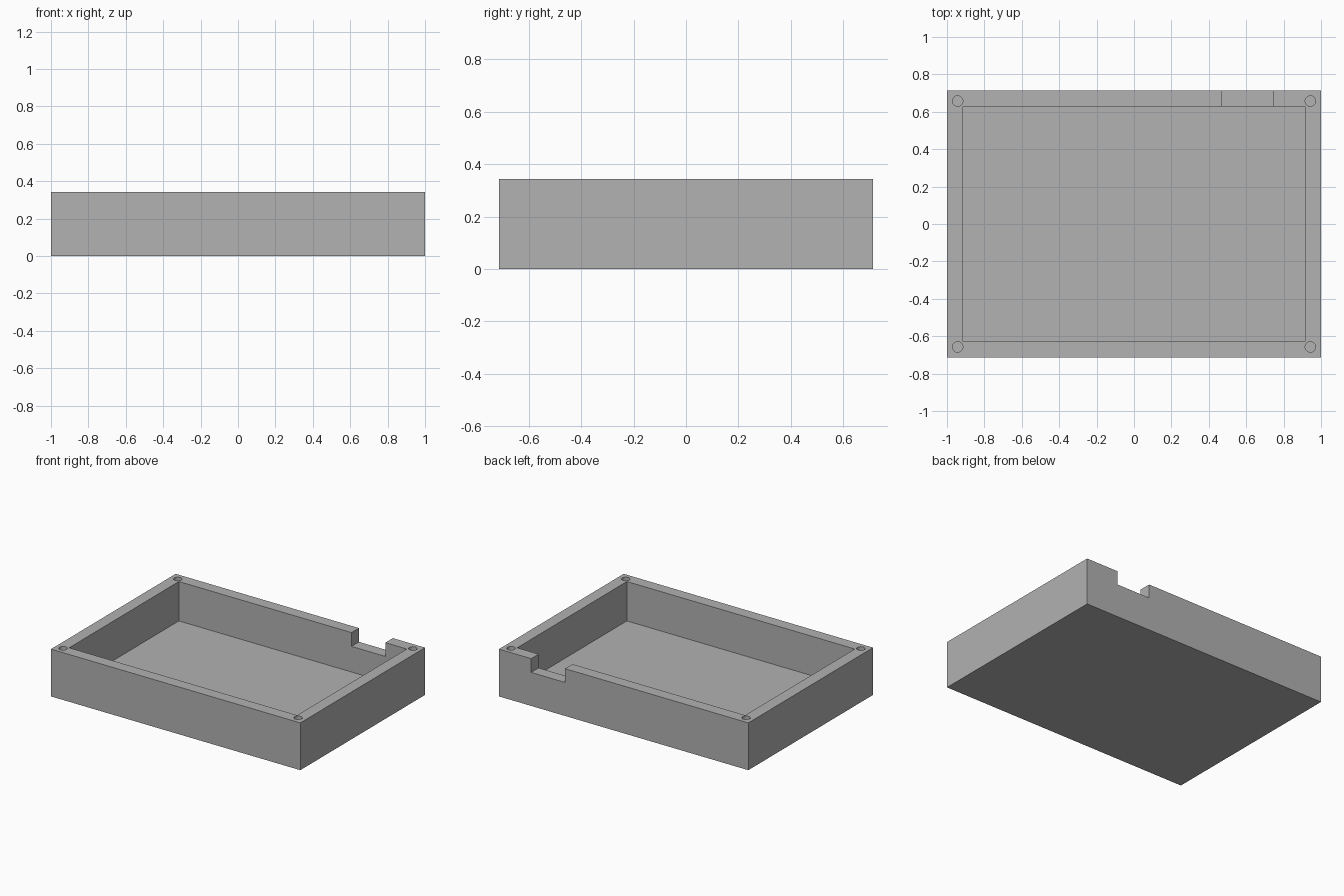
import bpy

default_cube = bpy.data.objects.get("Cube")
if default_cube:
    bpy.data.objects.remove(default_cube, do_unlink=True)

MM = 2 / 70                      # the tray is 70 x 50 x 12 units before scaling
WIDTH, DEPTH, HEIGHT = 70 * MM, 50 * MM, 12 * MM
WALL, FLOOR = 3 * MM, 2 * MM
HOLE_INSET, HOLE_RADIUS, HOLE_DEPTH = 2 * MM, MM, 8 * MM
NOTCH_LEFT, NOTCH_RIGHT, NOTCH_DEPTH = 0.742, 0.47, 3.5 * MM
CLEAR = 0.1                      # cutters overshoot the faces they open

grey = bpy.data.materials.new("plain grey")
grey.use_nodes = True
colour = (0.445, 0.445, 0.445, 1)
grey.diffuse_color = colour
grey.node_tree.nodes["Principled BSDF"].inputs["Base Color"].default_value = colour


def box(name, low, high):
    centre = [(a + b) / 2 for a, b in zip(low, high)]
    bpy.ops.mesh.primitive_cube_add(size=1, location=centre)
    obj = bpy.context.object
    obj.name = name
    obj.scale = [b - a for a, b in zip(low, high)]
    bpy.ops.object.transform_apply(location=True, rotation=False, scale=True)
    obj.data.materials.append(grey)
    return obj


def cut(target, cutter):
    cutter.hide_render = True
    mod = target.modifiers.new(cutter.name, "BOOLEAN")
    mod.operation = "DIFFERENCE"
    mod.solver = "EXACT"
    mod.object = cutter
    bpy.context.view_layer.objects.active = target
    bpy.ops.object.modifier_apply(modifier=mod.name)
    bpy.data.objects.remove(cutter, do_unlink=True)


# Outer block
x, y = WIDTH / 2, DEPTH / 2
tray = box("tray", (-x, -y, 0), (x, y, HEIGHT))

# Open interior
cut(tray, box("interior", (WALL - x, WALL - y, FLOOR), (x - WALL, y - WALL, HEIGHT + CLEAR)))

# Cable notch through the back wall
cut(tray, box("notch", (NOTCH_RIGHT, y - WALL - CLEAR, HEIGHT - NOTCH_DEPTH),
              (NOTCH_LEFT, y + CLEAR, HEIGHT + CLEAR)))

# Blind screw holes in the corners, kept just clear of the inner walls
for side in (-1, 1):
    for end in (-1, 1):
        bpy.ops.mesh.primitive_cylinder_add(
            vertices=32, radius=HOLE_RADIUS * 0.98, depth=HOLE_DEPTH + CLEAR,
            location=(side * (x - HOLE_INSET), end * (y - HOLE_INSET),
                      HEIGHT + (CLEAR - HOLE_DEPTH) / 2))
        hole = bpy.context.object
        hole.name = "screw_hole"
        hole.data.materials.append(grey)
        cut(tray, hole)

# Smooth round holes with crisp edges everywhere else
bpy.ops.object.select_all(action="DESELECT")
tray.select_set(True)
bpy.context.view_layer.objects.active = tray
bpy.ops.object.shade_smooth_by_angle()
